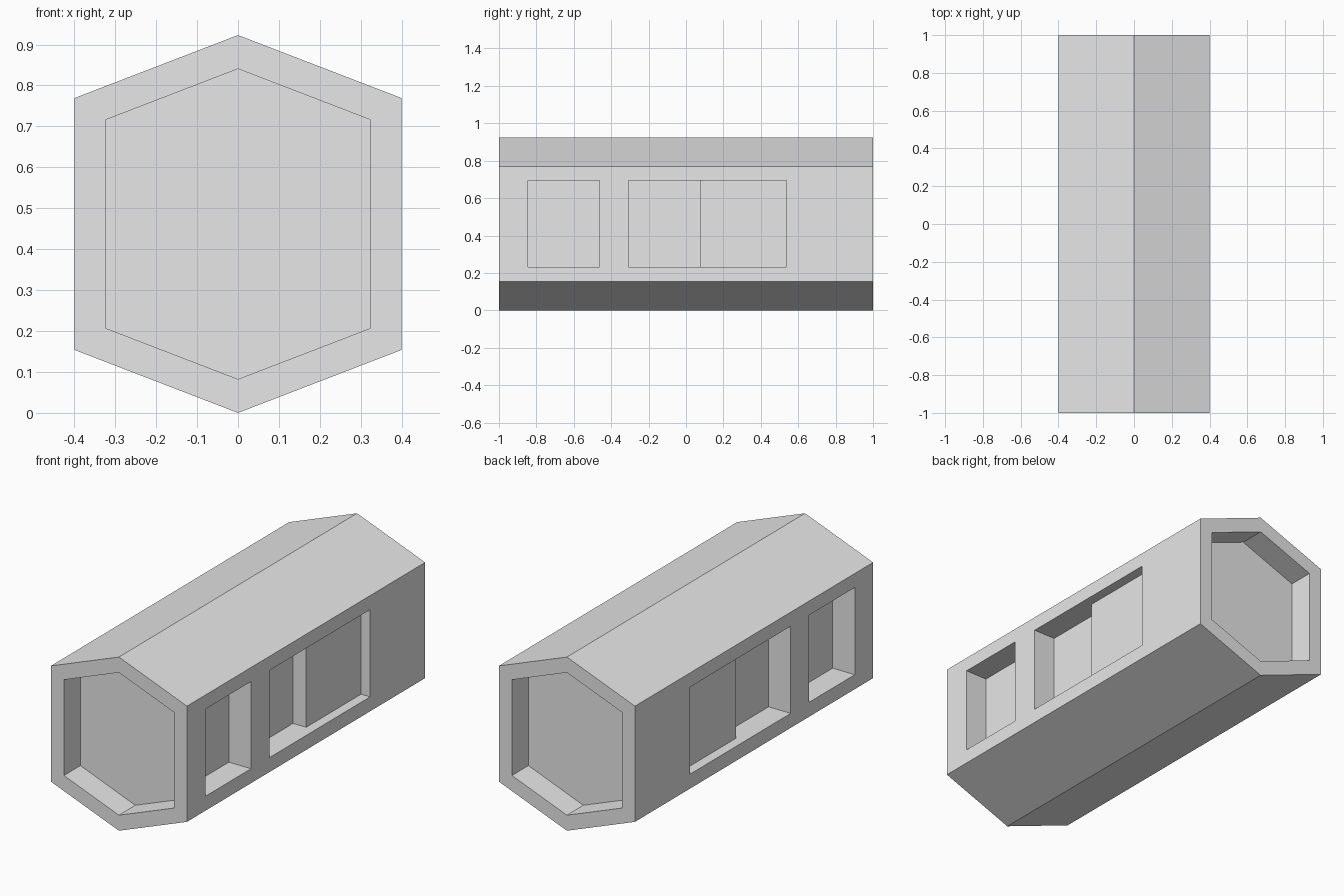
import bpy
import bmesh

cube = bpy.data.objects.get("Cube")
if cube:
    bpy.data.objects.remove(cube, do_unlink=True)

# Single grey material
grey = bpy.data.materials.new("plain grey")
grey.use_nodes = True
colour = (0.8, 0.8, 0.8, 1.0)
grey.diffuse_color = colour
grey.node_tree.nodes["Principled BSDF"].inputs["Base Color"].default_value = colour


def add_prism(bm, points, direction):
    """Extrude a closed outline along a direction; return the two end caps."""
    start = bm.faces.new([bm.verts.new(p) for p in points])
    geom = bmesh.ops.extrude_face_region(bm, geom=[start], use_keep_orig=True)["geom"]
    moved = [g for g in geom if isinstance(g, bmesh.types.BMVert)]
    end = next(g for g in geom if isinstance(g, bmesh.types.BMFace))
    bmesh.ops.translate(bm, verts=moved, vec=direction)
    return start, end


def make_object(name, bm):
    mesh = bpy.data.meshes.new(name)
    bm.to_mesh(mesh)
    bm.free()
    mesh.materials.append(grey)
    obj = bpy.data.objects.new(name, mesh)
    bpy.context.collection.objects.link(obj)
    return obj


# Hexagonal hull with a rimmed recess in each end
WIDTH, LOW, HIGH, TOP = 0.4, 0.154, 0.769, 0.923
RIM, RECESS = 0.077, 0.138
outline = [(0, 0), (WIDTH, LOW), (WIDTH, HIGH), (0, TOP), (-WIDTH, HIGH), (-WIDTH, LOW)]
bm = bmesh.new()
caps = add_prism(bm, [(x, -1, z) for x, z in outline], (0, 2, 0))
bmesh.ops.recalc_face_normals(bm, faces=bm.faces[:])
for cap in caps:
    inward = -cap.normal.copy()
    bmesh.ops.inset_region(bm, faces=[cap], thickness=RIM, use_even_offset=True)
    geom = bmesh.ops.extrude_face_region(bm, geom=[cap])["geom"]
    floor = [g for g in geom if isinstance(g, bmesh.types.BMVert)]
    bmesh.ops.translate(bm, verts=floor, vec=inward * RECESS)
    if cap.is_valid:
        bm.faces.remove(cap)
bmesh.ops.recalc_face_normals(bm, faces=bm.faces[:])
hull = make_object("hull", bm)

# Side bays: plan outlines as (x, y), repeated on both sides
DEEP, SHALLOW, OUT = 0.27, 0.347, 0.6
SILL, LINTEL = 0.231, 0.694
small_bay = [(OUT, -0.846), (OUT, -0.462), (DEEP, -0.462), (DEEP, -0.846)]
stepped_bay = [(OUT, -0.308), (OUT, 0.538), (SHALLOW, 0.538),
               (SHALLOW, 0.077), (DEEP, 0.077), (DEEP, -0.308)]
bm = bmesh.new()
for side in (1, -1):
    for bay in (small_bay, stepped_bay):
        add_prism(bm, [(side * x, y, SILL) for x, y in bay], (0, 0, LINTEL - SILL))
bmesh.ops.recalc_face_normals(bm, faces=bm.faces[:])
cutter = make_object("bay_cutter", bm)
cutter.hide_render = True

# Cut the bays and discard the cutter
cut = hull.modifiers.new("bays", 'BOOLEAN')
cut.operation = 'DIFFERENCE'
cut.solver = 'EXACT'
cut.object = cutter
bpy.context.view_layer.objects.active = hull
hull.select_set(True)
bpy.ops.object.modifier_apply(modifier=cut.name)
bpy.data.objects.remove(cutter, do_unlink=True)
